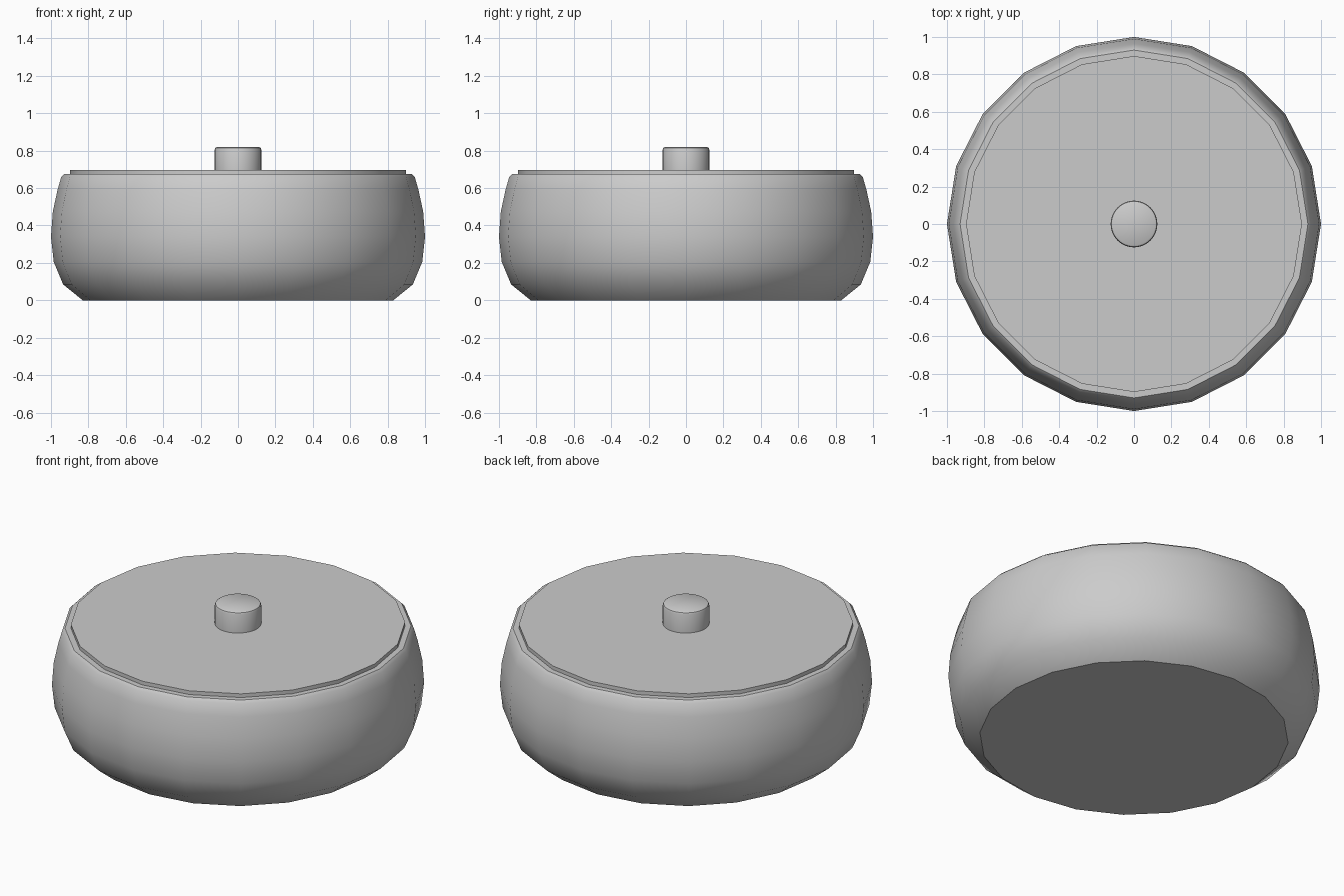
import bpy, bmesh, math

if "Cube" in bpy.data.objects:
    bpy.data.objects.remove(bpy.data.objects["Cube"])


def lathe(name, profile, sides, angle=35):
    """Closed solid of revolution around z from (radius, height) points."""
    bm = bmesh.new()
    rings = [[bm.verts.new((r * math.cos(2 * math.pi * i / sides),
                            r * math.sin(2 * math.pi * i / sides), z))
              for i in range(sides)] for r, z in profile]
    for a, b in zip(rings, rings[1:]):
        for i in range(sides):
            j = (i + 1) % sides
            bm.faces.new((a[i], a[j], b[j], b[i]))
    bm.faces.new(rings[0][::-1])
    bm.faces.new(rings[-1])
    bmesh.ops.recalc_face_normals(bm, faces=bm.faces)
    mesh = bpy.data.meshes.new(name)
    bm.to_mesh(mesh)
    bm.free()
    obj = bpy.data.objects.new(name, mesh)
    bpy.context.collection.objects.link(obj)
    bpy.ops.object.select_all(action='DESELECT')
    obj.select_set(True)
    bpy.context.view_layer.objects.active = obj
    bpy.ops.object.shade_smooth_by_angle(angle=math.radians(angle))
    return obj


# Rounded bowl with a narrow flat rim
lathe("bowl", [(0.83, 0), (0.935, 0.085), (0.985, 0.205), (1.0, 0.34),
               (0.99, 0.475), (0.965, 0.59), (0.945, 0.66),
               (0.93, 0.675), (0.89, 0.675)], 20)

# Flat lid standing slightly above the rim
lathe("lid", [(0.898, 0.66), (0.898, 0.697)], 20)

# Small knob with a bevelled top edge
lathe("knob", [(0.125, 0.69), (0.125, 0.805), (0.121, 0.815), (0.113, 0.82)], 32)
